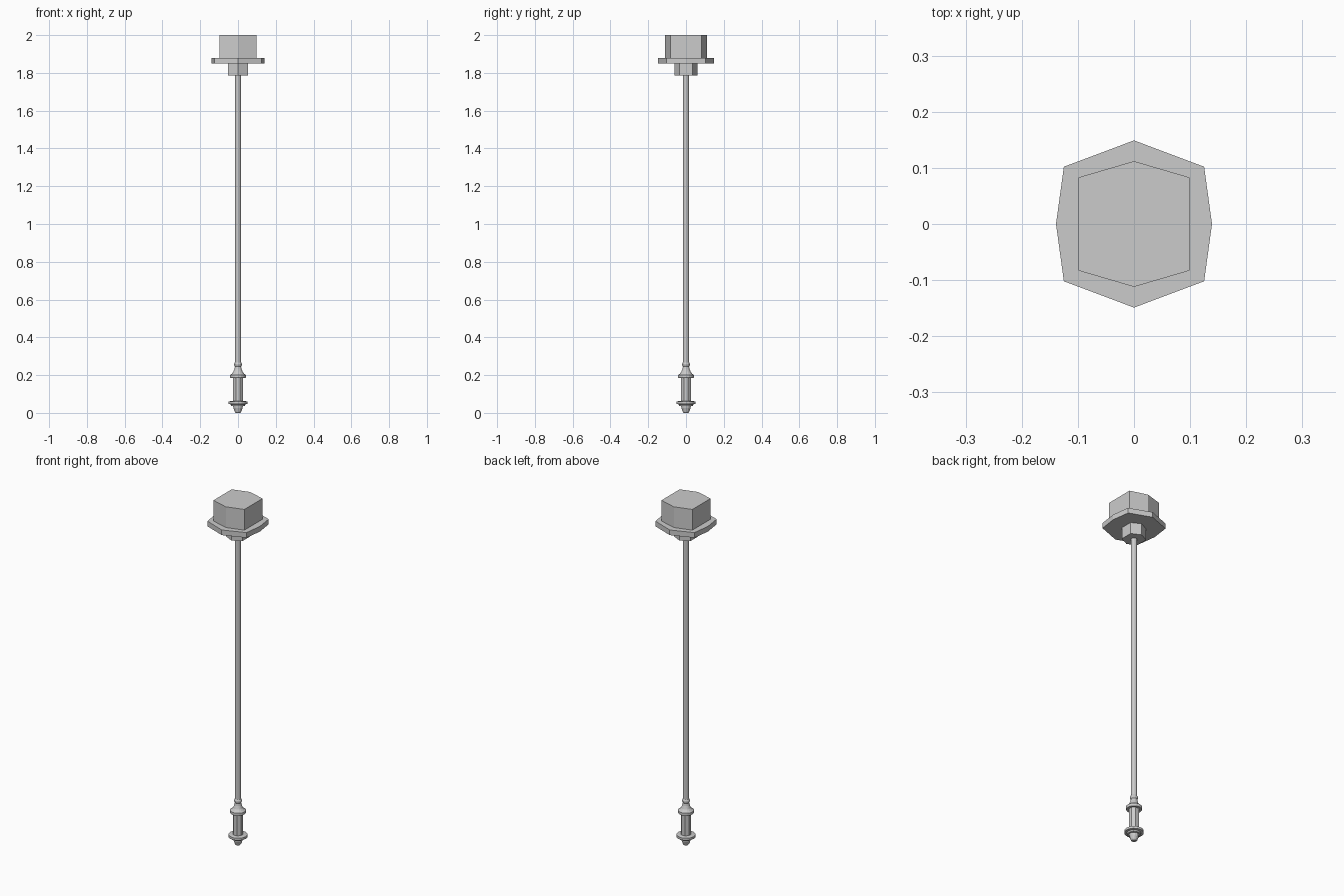
import bpy, bmesh, math

if "Cube" in bpy.data.objects:
    bpy.data.objects.remove(bpy.data.objects["Cube"])


def add_mesh(name, rings):
    """Skin a stack of equal-length rings and cap both ends."""
    bm = bmesh.new()
    loops = [[bm.verts.new(p) for p in ring] for ring in rings]
    n = len(loops[0])
    for a, b in zip(loops, loops[1:]):
        for i in range(n):
            j = (i + 1) % n
            bm.faces.new((a[i], a[j], b[j], b[i]))
    bm.faces.new(loops[0][::-1])
    bm.faces.new(loops[-1])
    bmesh.ops.recalc_face_normals(bm, faces=bm.faces)
    me = bpy.data.meshes.new(name)
    bm.to_mesh(me)
    bm.free()
    ob = bpy.data.objects.new(name, me)
    bpy.context.collection.objects.link(ob)
    return ob


def prism(name, outline, z0, z1):
    return add_mesh(name, [[(x, y, z) for x, y in outline] for z in (z0, z1)])


def turned(name, profile, sides, phase=0.0):
    angs = [2 * math.pi * i / sides + phase for i in range(sides)]
    return add_mesh(name, [[(r * math.cos(a), r * math.sin(a), z) for a in angs]
                           for r, z in profile])


def hexagon(hx, y_side, y_tip):
    return [(0, y_tip), (-hx, y_side), (-hx, -y_side),
            (0, -y_tip), (hx, -y_side), (hx, y_side)]


# Head: block, wide flange, collar below
prism("head_block", hexagon(0.099, 0.083, 0.112), 1.88, 2.0)
prism("head_flange", [(0, 0.149), (-0.125, 0.102), (-0.139, 0), (-0.125, -0.102),
                      (0, -0.149), (0.125, -0.102), (0.139, 0), (0.125, 0.102)],
      1.85, 1.88)
prism("head_collar", hexagon(0.052, 0.035, 0.061), 1.785, 1.85)

# Long shaft
turned("shaft", [(0.0165, 0.23), (0.0165, 1.79)], 12)

# Neck ring flaring down to the upper guard
turned("grip_neck", [(0.040, 0.185), (0.042, 0.189), (0.042, 0.201), (0.034, 0.206),
                     (0.026, 0.215), (0.019, 0.232), (0.0165, 0.245),
                     (0.020, 0.251), (0.021, 0.258), (0.016, 0.268)], 16)

# Faceted grip
turned("grip", [(0.028, 0.055), (0.028, 0.19)], 8, math.pi / 8)

# Lower guard and pommel
turned("grip_guard", [(0.036, 0.037), (0.037, 0.045), (0.050, 0.047),
                      (0.050, 0.060), (0.036, 0.063)], 16)
turned("pommel", [(0.012, 0.0), (0.017, 0.006), (0.024, 0.025), (0.026, 0.04)], 12)
